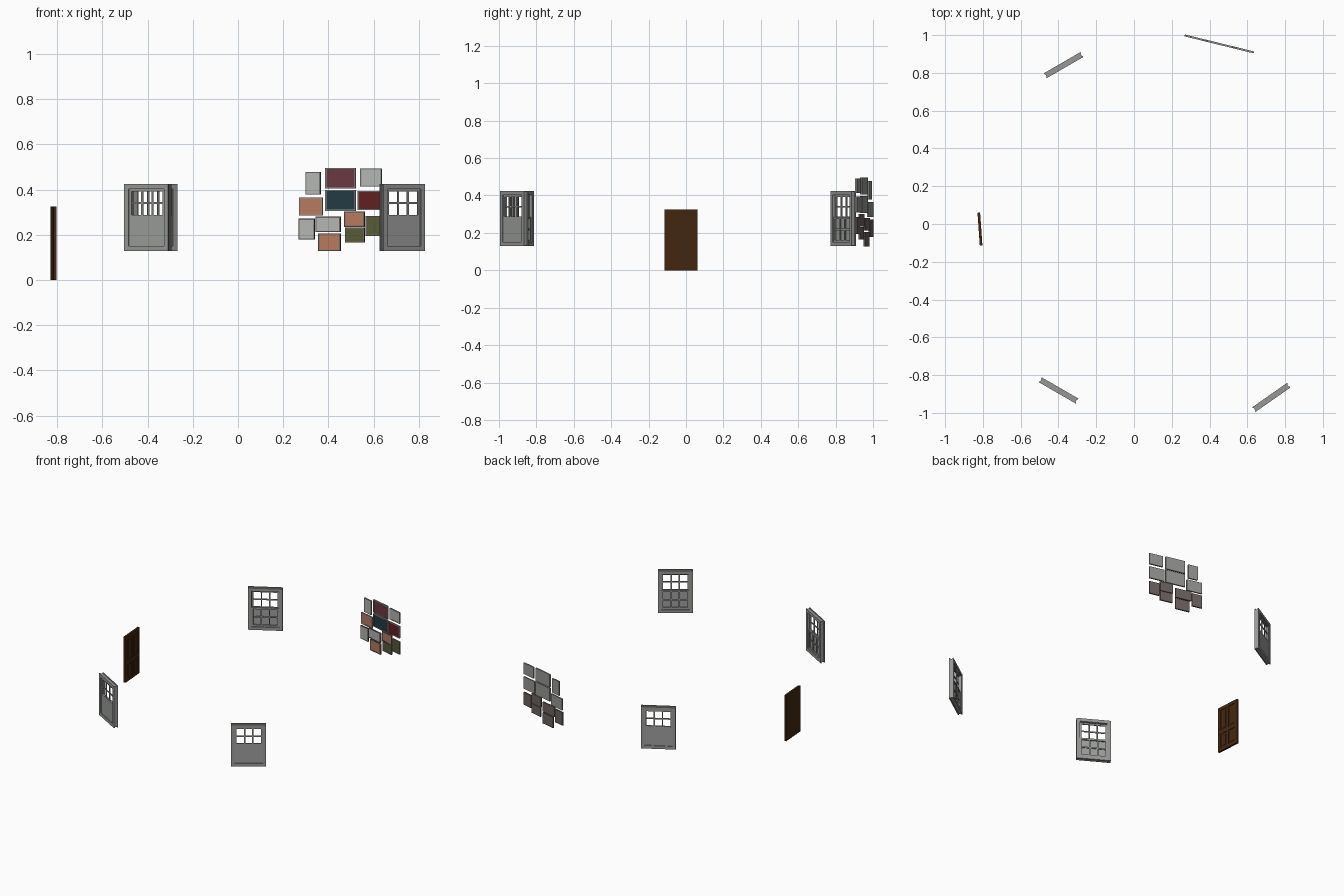
import bpy, bmesh, math
from mathutils import Matrix, Vector

if "Cube" in bpy.data.objects:
    bpy.data.objects.remove(bpy.data.objects["Cube"])


def mat(name, rgb):
    m = bpy.data.materials.new(name)
    m.diffuse_color = (*rgb, 1)
    m.use_nodes = True
    m.node_tree.nodes["Principled BSDF"].inputs["Base Color"].default_value = m.diffuse_color
    return m


WINDOW = mat("window_grey", (.31, .315, .305))
SCREEN = mat("screen_grey", (.33, .34, .33))
PAPER = mat("paper_grey", (.45, .46, .44))
SALMON = mat("salmon", (.47, .19, .115))
WINE = mat("wine", (.14, .041, .054))
TEAL = mat("teal", (.017, .042, .056))
RED = mat("dark_red", (.127, .013, .016))
OLIVE = mat("olive", (.093, .105, .036))
WOOD = mat("door_brown", (.058, .02, .005))
BACKING = mat("brown_grey", (.16, .125, .12))


def boxes(name, spans, material, place):
    """One object made of boxes given as (x0, x1, y0, y1, z0, z1) in local space."""
    bm = bmesh.new()
    for x0, x1, y0, y1, z0, z1 in spans:
        m = Matrix.Translation(((x0 + x1) / 2, (y0 + y1) / 2, (z0 + z1) / 2))
        m = m @ Matrix.Diagonal((x1 - x0, y1 - y0, z1 - z0, 1))
        bmesh.ops.create_cube(bm, size=1, matrix=m)
    me = bpy.data.meshes.new(name)
    bm.to_mesh(me)
    bm.free()
    me.materials.append(material)
    ob = bpy.data.objects.new(name, me)
    ob.matrix_world = place
    bpy.context.collection.objects.link(ob)
    return ob


def ring(hw, z0, z1, b, y0, y1):
    """Four bars round a rectangle of half width hw, bar width b."""
    return [(-hw, -hw + b, y0, y1, z0, z1), (hw - b, hw, y0, y1, z0, z1),
            (-hw + b, hw - b, y0, y1, z0, z0 + b), (-hw + b, hw - b, y0, y1, z1 - b, z1)]


def sash(hw, z0, z1, y0, y1):
    """Sash frame with three by two panes."""
    b, m = .012, .0045
    spans = ring(hw, z0, z1, b, y0, y1)
    zc, third = (z0 + z1) / 2, (hw - b) / 3
    for u in (-third, third):
        spans.append((u - m, u + m, y0 + .001, y1 - .001, z0 + b, z1 - b))
    spans.append((-hw + b, hw - b, y0 + .002, y1 - .002, zc - m, zc + m))
    return spans


def turn(x, y, deg):
    return Matrix.Translation((x, y, 0)) @ Matrix.Rotation(math.radians(deg), 4, 'Z')


# Windows: local -y is the outside
for tag, x, y, deg in (("back", -.373, .841, 210), ("front_left", -.399, -.881, -30),
                       ("front_right", .727, -.918, 35)):
    p = turn(x, y, deg)
    boxes(tag + "_window_casing", ring(.1125, .129, .425, .022, -.015, -.008)
          + ring(.1125, .129, .425, .022, .008, .015), WINDOW, p)
    boxes(tag + "_window_jamb", ring(.108, .133, .421, .0195, -.008, .008), WINDOW, p)
    boxes(tag + "_upper_sash", sash(.0905, .276, .403, -.008, 0), WINDOW, p)
    boxes(tag + "_lower_sash", sash(.0905, .151, .285, 0, .008), WINDOW, p)
    boxes(tag + "_half_screen", [(-.0905, .0905, -.009, -.006, .151, .287)], SCREEN, p)

# Door: slab with raised stiles and rails on the inner face (+x, local -y)
p = turn(-.8155, -.0275, 94)
H, W = .325, .0875
boxes("door_slab", [(-W, W, -.003, .007, 0, H)], WOOD, p)
rails = ring(W, 0, H, .022, -.007, -.003)
rails += [(-.01, .01, -.007, -.003, .022, H - .022)]
rails += [(a, b, -.007, -.003, .125, .15) for a, b in ((-W + .022, -.01), (.01, W - .022))]
# raised fields inside the four panels
rails += [(s * .0377 - .018, s * .0377 + .018, -.0055, -.003, a, b)
          for s in (-1, 1) for a, b in ((.034, .113), (.162, .291))]
boxes("door_panelling", rails, WOOD, p)

# Picture wall: x and z spans as seen from the front, picture colour, frame colour
PICTURES = [
    (.299, .365, .378, .478, PAPER, WINDOW), (.387, .521, .405, .496, WINE, WINDOW),
    (.542, .635, .413, .492, PAPER, WINDOW), (.270, .375, .285, .365, SALMON, WINDOW),
    (.387, .521, .306, .398, TEAL, WINDOW), (.529, .634, .309, .394, RED, WINDOW),
    (.268, .339, .178, .271, PAPER, BACKING), (.343, .454, .212, .280, PAPER, BACKING),
    (.471, .560, .235, .302, SALMON, BACKING), (.474, .560, .165, .231, OLIVE, BACKING),
    (.356, .454, .128, .205, SALMON, BACKING), (.566, .635, .195, .284, OLIVE, BACKING)]
p = turn(.453, .953, -13.8)
k = math.cos(math.radians(13.8))
for i, (x0, x1, z0, z1, art, frame) in enumerate(PICTURES, 1):
    c, hw = (x0 + x1) / 2, (x1 - x0) / 2 / k
    q = p @ Matrix.Translation(((c - .453) / k, 0, 0))
    boxes(f"picture_frame_{i}", ring(hw, z0, z1, .005, -.005, .005)
          + [(-hw + .005, hw - .005, .001, .005, z0 + .005, z1 - .005)], frame, q)
    boxes(f"picture_{i}", [(-hw + .005, hw - .005, -.004, .001, z0 + .005, z1 - .005)], art, q)
